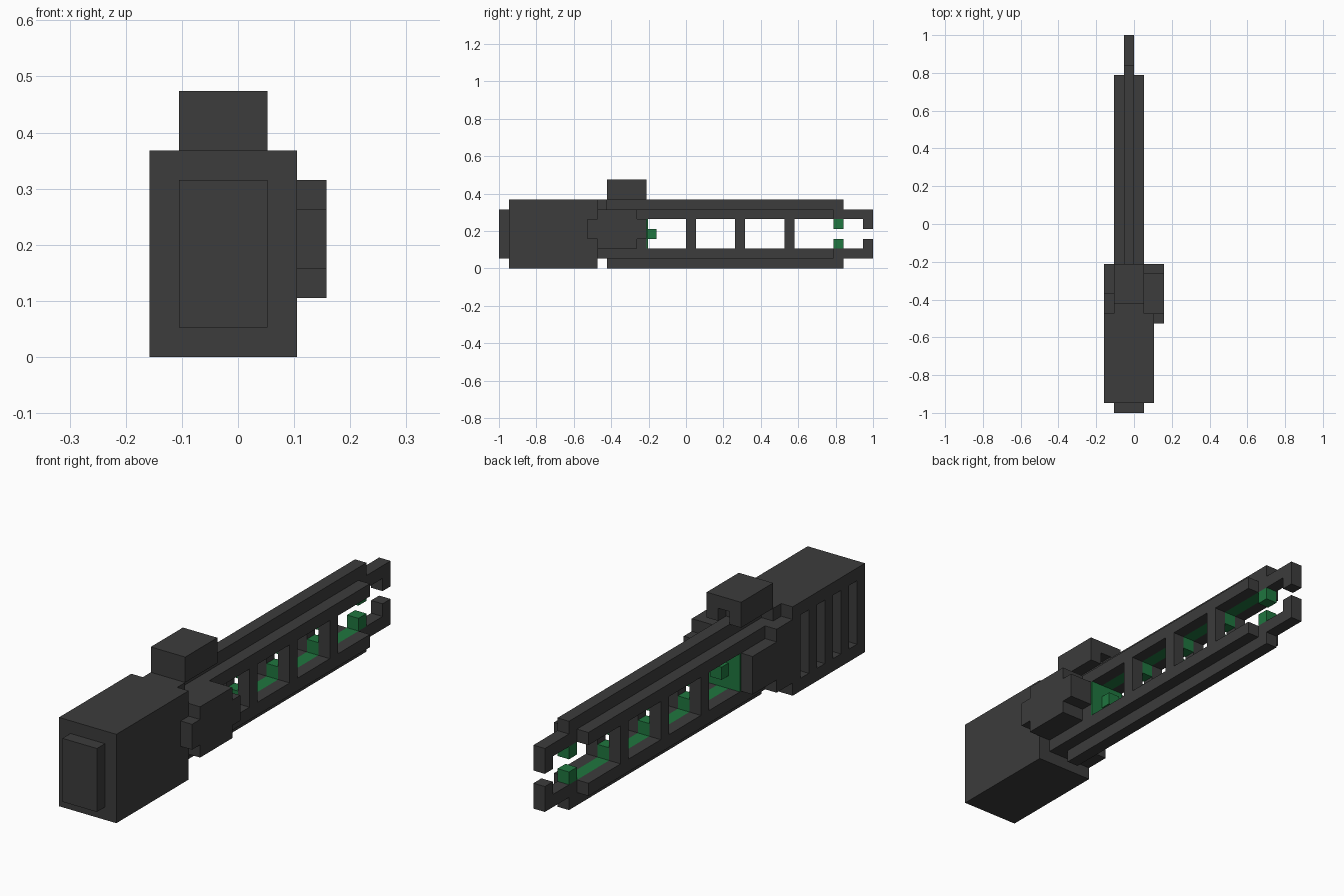
import bpy, bmesh
from mathutils import Matrix, Vector

default = bpy.data.objects.get("Cube")
if default:
    bpy.data.objects.remove(default, do_unlink=True)

U = 2 / 38  # one block of the modelling grid


def material(name, rgb):
    m = bpy.data.materials.new(name)
    m.use_nodes = True
    m.diffuse_color = (*rgb, 1)
    bsdf = m.node_tree.nodes["Principled BSDF"]
    bsdf.inputs["Base Color"].default_value = (*rgb, 1)
    bsdf.inputs["Roughness"].default_value = 0.8
    return m


DARK = material("charcoal", (0.045, 0.045, 0.045))
GREEN = material("green", (0.014, 0.18, 0.05))


def part(name, mat, *boxes):
    """One object from boxes given as (x0, x1, y0, y1, z0, z1) in grid blocks."""
    bm = bmesh.new()
    for x0, x1, y0, y1, z0, z1 in boxes:
        centre = Vector((x0 + x1, y0 + y1, z0 + z1)) * U / 2
        size = Vector((x1 - x0, y1 - y0, z1 - z0)) * U
        bmesh.ops.create_cube(
            bm, size=1, matrix=Matrix.Translation(centre) @ Matrix.Diagonal((*size, 1)))
    mesh = bpy.data.meshes.new(name)
    bm.to_mesh(mesh)
    bm.free()
    mesh.materials.append(mat)
    obj = bpy.data.objects.new(name, mesh)
    bpy.context.collection.objects.link(obj)
    return obj


def carve(obj, *boxes):
    """Cut boxes out of an object."""
    cutter = part("cutter", DARK, *boxes)
    cutter.hide_render = True
    mod = obj.modifiers.new("cut", "BOOLEAN")
    mod.operation, mod.solver, mod.object = "DIFFERENCE", "EXACT", cutter
    bpy.context.view_layer.objects.active = obj
    bpy.ops.object.modifier_apply(modifier=mod.name)
    bpy.data.objects.remove(cutter, do_unlink=True)


# Rear body with four vertical vents on the -x side, and end plate
body = part("body", DARK, (-3, 2, -18, -9, 0, 7))
carve(body, *[(-4, -2, y, y + 1, 1, 6) for y in (-17, -15, -13, -11)])
part("end_plate", DARK, (-2, 1, -19, -18, 1, 6))

# Neck and housing between body and rails
part("neck", DARK, (-2, 1, -9, -8, 1, 7))
part("housing", DARK, (-2, 1, -8, -4, 1, 6))

# Sight block on top with a notch over the rail
sight = part("sight_block", DARK, (-2, 1, -8, -4, 7, 9))
carve(sight, (-1, 0, -5, -3, 6.5, 8))

# Side boxes
part("left_box", DARK, (1, 3, -9, -5, 2, 6))
part("left_box_front_tab", DARK, (2, 3, -10, -9, 3, 5))
part("left_box_back_tab", DARK, (1, 3, -5, -4, 3, 5))
part("right_box", DARK, (-3, -2, -9, -7, 1, 6))
part("right_box_step", DARK, (-3, -2, -7, -4, 2, 5))

# Glowing panel and emitter on the housing end
part("emitter_panel", GREEN, (-2, 1, -4, -3.85, 2, 5))
part("emitter", GREEN, (-1, 0, -4, -3, 3, 4))


def flip(box):
    """Mirror a box between lower and upper rail, about mid height."""
    x0, x1, y0, y1, z0, z1 = box
    return (x0, x1, y0, y1, 7 - z1, 7 - z0)


# Lower and upper rail sets
for level, place in (("lower", lambda b: b), ("upper", flip)):
    part(level + "_spine", DARK, place((-1, 0, -8, 16, 0, 1)))
    part(level + "_prong", DARK, place((-1, 0, 15, 19, 1, 2)))
    part(level + "_hook", DARK, place((-1, 0, 18, 19, 2, 3)))
    part(level + "_core", GREEN, place((-1, 0, -4, 15, 1, 2)))
    part(level + "_teeth", GREEN,
         *[place((-1, 0, y, y + 1, 2, 3)) for y in (0, 5, 10, 15)])
    for side, x in (("right", -2), ("left", 0)):
        part(f"{level}_{side}_rail", DARK, place((x, x + 1, -4, 15, 1, 2)))

# Uprights joining the side rails
for side, x in (("right", -2), ("left", 0)):
    part(side + "_uprights", DARK,
         *[(x, x + 1, y, y + 1, 2, 5) for y in (0, 5, 10)])
